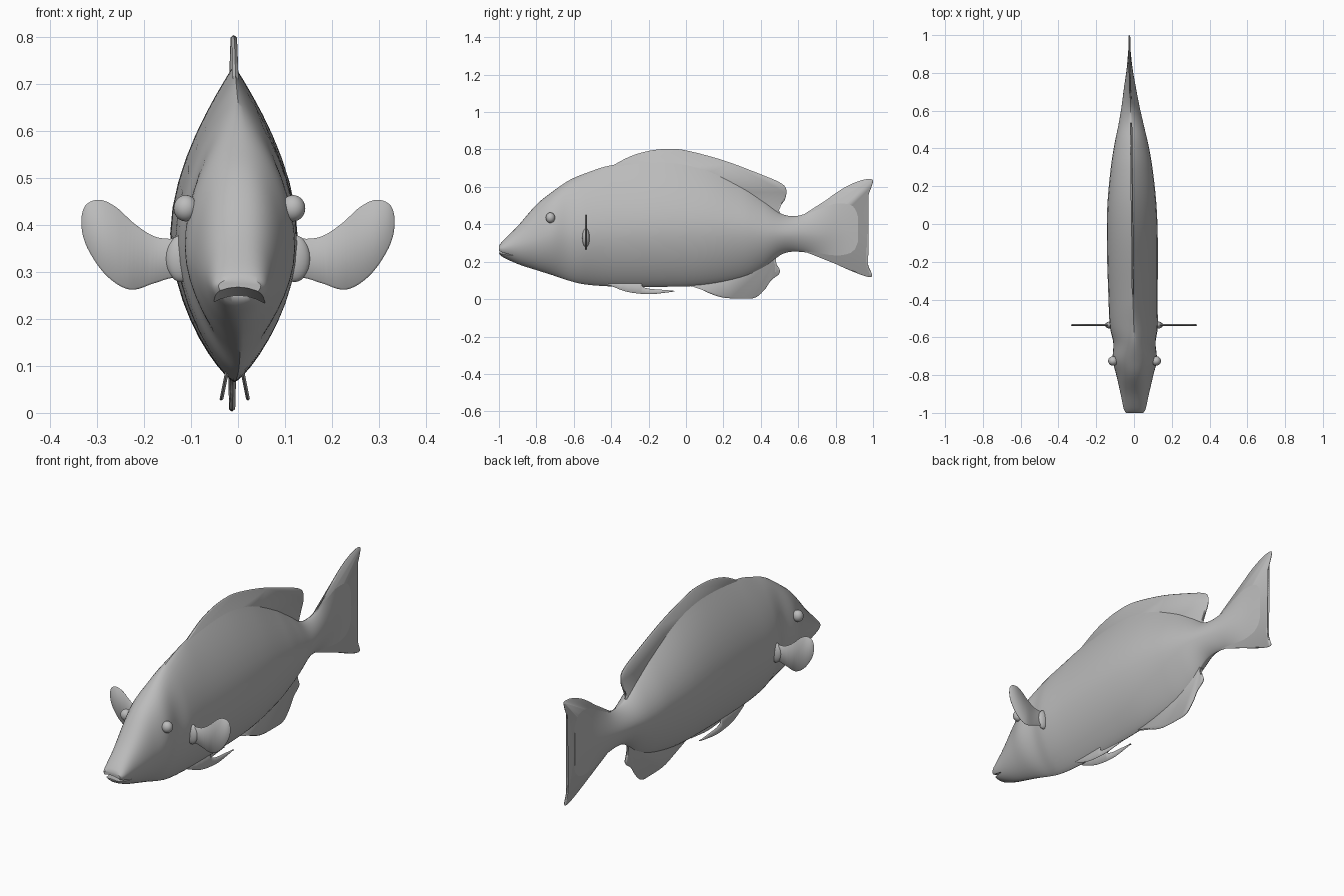
import bpy, bmesh, math
from mathutils import Vector

if "Cube" in bpy.data.objects:
    bpy.data.objects.remove(bpy.data.objects["Cube"])

skin = bpy.data.materials.new("grey skin")
skin.diffuse_color = (0.5, 0.5, 0.5, 1)
skin.use_nodes = True
skin.node_tree.nodes["Principled BSDF"].inputs["Base Color"].default_value = skin.diffuse_color


def hermite(rows, y):
    """Smoothly interpolate rows whose first column is y."""
    n = len(rows)
    i = max(k for k in range(n - 1) if rows[k][0] <= y + 1e-9)
    a, b = rows[i], rows[i + 1]
    h = b[0] - a[0]
    t = (y - a[0]) / h
    out = []
    for c in range(1, len(a)):
        def slope(k):
            lo, hi = rows[max(k - 1, 0)], rows[min(k + 1, n - 1)]
            return (hi[c] - lo[c]) / (hi[0] - lo[0])
        out.append((2*t**3 - 3*t*t + 1) * a[c] + (t**3 - 2*t*t + t) * h * slope(i)
                   + (3*t*t - 2*t**3) * b[c] + (t**3 - t*t) * h * slope(i + 1))
    return out


BEND = [(-1.1, .003), (-.7, .004), (-.45, -.004), (0, -.01), (.5, -.015), (.75, -.022), (1.1, -.026)]


def bend(y):
    return hermite(BEND, y)[0]


def finish(bm, name, angle=40):
    bmesh.ops.recalc_face_normals(bm, faces=bm.faces)
    mesh = bpy.data.meshes.new(name)
    bm.to_mesh(mesh)
    bm.free()
    mesh.materials.append(skin)
    ob = bpy.data.objects.new(name, mesh)
    bpy.context.collection.objects.link(ob)
    smooth(ob, angle)
    return ob


def smooth(ob, angle=40):
    bpy.ops.object.select_all(action='DESELECT')
    ob.select_set(True)
    bpy.context.view_layer.objects.active = ob
    bpy.ops.object.shade_smooth_by_angle(angle=math.radians(angle))


def rounded(points, steps=5):
    """Closed smooth outline through the given 2D points."""
    pts = [Vector(p) for p in points]
    n, out = len(pts), []
    for i in range(n):
        p0, p1, p2, p3 = (pts[(i + k) % n] for k in (-1, 0, 1, 2))
        for s in range(steps):
            t = s / steps
            out.append(0.5 * (2*p1 + (p2 - p0)*t + (2*p0 - 5*p1 + 4*p2 - p3)*t*t
                              + (3*p1 - p0 - 3*p2 + p3)*t**3))
    return out


def plate(name, points, place, half):
    """Thin fin: bevelled rim around a flat outline; place(u, v, w) gives 3D."""
    bm = bmesh.new()
    outline = rounded(points)
    n = len(outline)
    rings = []
    for w, inset in ((-half, half), (0, 0), (half, half)):
        ring = []
        for i, p in enumerate(outline):
            d = (outline[(i + 1) % n] - outline[i - 1]).normalized()
            area = sum(a.cross(b) for a, b in zip(outline, outline[1:] + outline[:1]))
            side = Vector((-d.y, d.x)) * (1 if area > 0 else -1)
            q = p + side * inset * .8
            ring.append(bm.verts.new(place(q.x, q.y, w)))
        rings.append(ring)
    for a, b in zip(rings, rings[1:]):
        for i in range(n):
            bm.faces.new((a[i], a[(i + 1) % n], b[(i + 1) % n], b[i]))
    caps = [bm.faces.new(rings[0]), bm.faces.new(rings[-1])]
    bmesh.ops.triangulate(bm, faces=caps)
    return finish(bm, name, 60)


def ellipsoid(name, centre, radii):
    bm = bmesh.new()
    bmesh.ops.create_uvsphere(bm, u_segments=24, v_segments=14, radius=1)
    for v in bm.verts:
        v.co = Vector(c + r * k for c, r, k in zip(centre, radii, v.co))
    return finish(bm, name)


# Body stations: y, bottom, top, half width, widest height, top power, bottom power
STATIONS = [
    (-1.0, .245, .285, .045, .27, .4, .45),
    (-.985, .228, .305, .056, .27, .4, .5),
    (-.9, .188, .39, .075, .29, .42, .6),
    (-.8, .155, .505, .098, .32, .45, .7),
    (-.72, .13, .57, .117, .35, .5, .75),
    (-.63, .10, .632, .112, .36, .6, .8),
    (-.55, .08, .668, .126, .36, .75, .8),
    (-.4, .068, .715, .13, .37, .95, .8),
    (-.1, .066, .74, .135, .38, 1.05, .8),
    (.1, .075, .70, .13, .38, 1.05, .8),
    (.3, .115, .60, .11, .37, 1.0, .85),
    (.42, .17, .52, .09, .355, .9, .85),
    (.52, .243, .452, .068, .35, .75, .75),
    (.62, .252, .45, .048, .35, .8, .8),
    (.72, .228, .505, .032, .35, 1.1, 1.1),
    (.82, .185, .575, .016, .36, 1.2, 1.2),
    (.92, .15, .62, .006, .37, 1, 1),
]
bm = bmesh.new()
rings, SIDE, LONG = [], 20, 110
for j in range(LONG + 1):
    y = -1 + 1.92 * (j / LONG) ** 1.15
    lo, hi, half, mid, ptop, pbot = hermite(STATIONS, min(y, .92))
    prof = []
    for k in range(SIDE + 1):
        u = math.sin(-math.pi / 2 + math.pi * k / SIDE)
        w = max(0, 1 - abs(u) ** 1.8) ** (ptop if u > 0 else pbot)
        prof.append((half * w, mid + u * (hi - mid if u > 0 else mid - lo)))
    loop = prof + [(-x, z) for x, z in prof[-2:0:-1]]
    rings.append([bm.verts.new((x + bend(y), y, z)) for x, z in loop])
for a, b in zip(rings, rings[1:]):
    for i in range(len(a)):
        k = (i + 1) % len(a)
        bm.faces.new((a[i], a[k], b[k], b[i]))
bm.faces.new(rings[0])
bm.faces.new(rings[-1])
body = finish(bm, "body")

# Open mouth, cut as a curved wedge
bm = bmesh.new()
cols = []
for i in range(13):
    x = -.12 + .02 * i
    drop = 5 * x * x
    cols.append([bm.verts.new((x, y, z - drop)) for y, z in
                 ((-1.03, .250), (-.92, .250), (-1.03, .274))])
for a, b in zip(cols, cols[1:]):
    for i in range(3):
        k = (i + 1) % 3
        bm.faces.new((a[i], a[k], b[k], b[i]))
bm.faces.new(cols[0])
bm.faces.new(cols[-1])
cutter = finish(bm, "mouth_cutter")
cutter.hide_render = True
cut = body.modifiers.new("mouth", 'BOOLEAN')
cut.operation, cut.object, cut.solver = 'DIFFERENCE', cutter, 'EXACT'
bpy.context.view_layer.objects.active = body
bpy.ops.object.modifier_apply(modifier=cut.name)
bpy.data.objects.remove(cutter)
smooth(body)


# Fins along the middle of the body
def upright(y, z, w):
    return (bend(y) + w, y, z)


plate("dorsal_fin", [
    (-.48, .66), (-.4, .709), (-.3, .762), (-.2, .792), (-.1, .803), (0, .795), (.2, .742),
    (.4, .667), (.5, .624), (.535, .59), (.53, .535), (.497, .485), (.5, .45),
    (.44, .42), (.2, .54), (0, .6), (-.3, .6)], upright, .006)
plate("anal_fin", [
    (.0, .09), (.07, .06), (.12, .033), (.2, .008), (.3, .003), (.37, .008), (.42, .05),
    (.455, .1), (.498, .135), (.498, .165), (.475, .2), (.49, .24), (.45, .27), (.25, .2)],
    upright, .006)
plate("tail_fin", [
    (.6, .43), (.67, .465), (.75, .53), (.85, .598), (.94, .636), (.995, .64), (.995, .61),
    (.955, .5), (.935, .38), (.945, .28), (.975, .18), (.995, .125), (.96, .122),
    (.85, .165), (.75, .213), (.66, .248), (.6, .27)], upright, .005)

# Paired fins and eyes
for s, side in ((1, "right"), (-1, "left")):
    plate(side + "_pectoral_fin", [
        (.09, .37), (.145, .37), (.18, .376), (.22, .402), (.26, .438), (.295, .453),
        (.325, .44), (.333, .4), (.32, .35), (.28, .292), (.23, .262), (.18, .275),
        (.14, .287), (.09, .29)],
        lambda u, v, w: (s * u, -.535 + w, v), .005)
    ellipsoid(side + "_pectoral_base", (s * .12, -.535, .328), (.034, .02, .05))
    plate(side + "_pelvic_fin", [
        (-.42, .09), (-.37, .058), (-.3, .036), (-.2, .026), (-.12, .033), (-.06, .043),
        (-.13, .05), (-.2, .056), (-.235, .07), (-.25, .1)],
        lambda u, v, w: (-.007 + s * (.03 - .2 * (v - .02)) + w, u, v), .004)
    ellipsoid(side + "_eye", (.003 + s * .114, -.725, .435), (.026, .025, .028))
